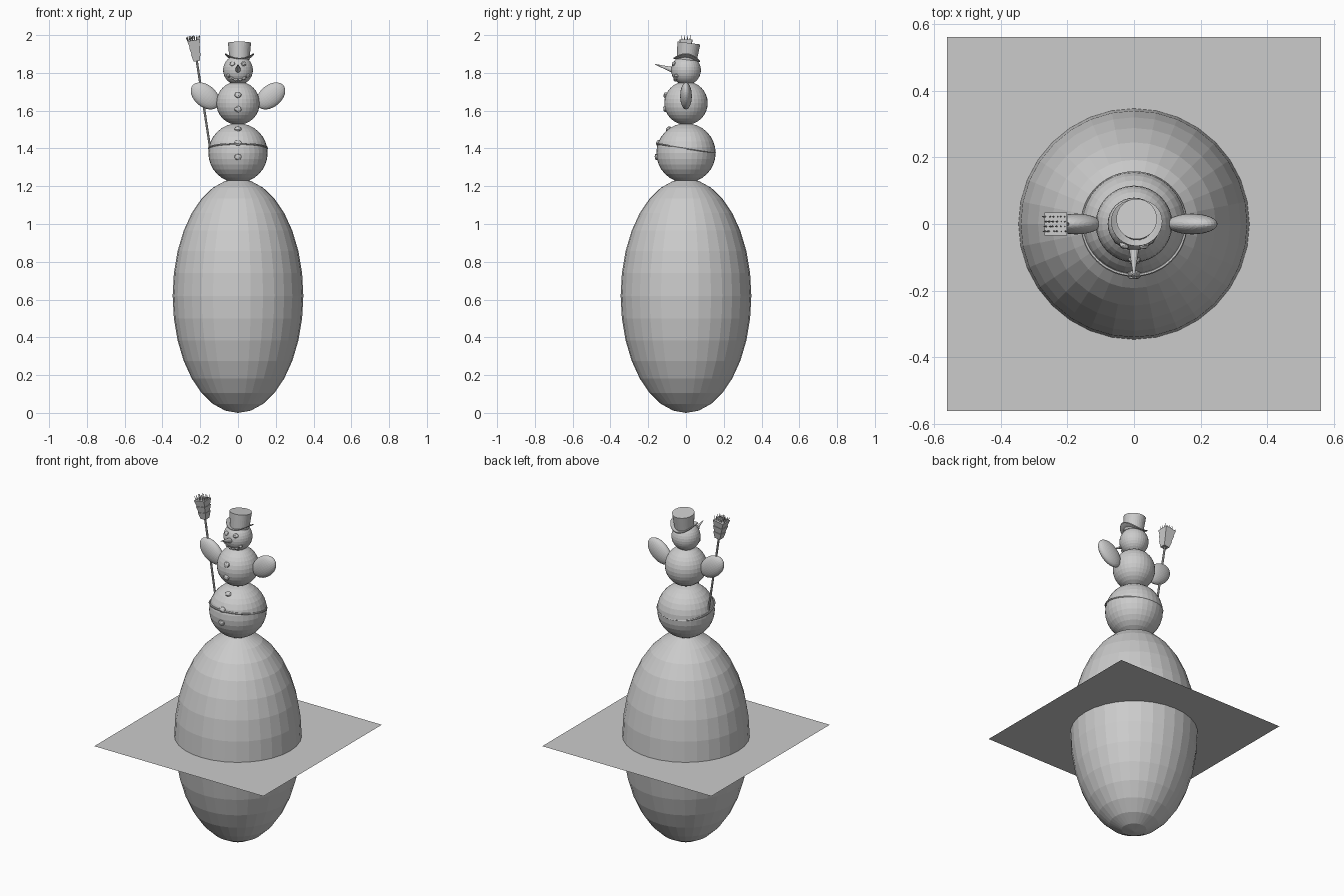
import bpy, bmesh, math, random
from mathutils import Matrix, Vector

if "Cube" in bpy.data.objects:
    bpy.data.objects.remove(bpy.data.objects["Cube"])

random.seed(4)
grey = bpy.data.materials.new("plain grey")
grey.diffuse_color = (0.6, 0.6, 0.6, 1)
grey.use_nodes = True
grey.node_tree.nodes["Principled BSDF"].inputs["Base Color"].default_value = grey.diffuse_color


def finish(name, bm):
    bmesh.ops.recalc_face_normals(bm, faces=bm.faces)
    me = bpy.data.meshes.new(name)
    bm.to_mesh(me)
    bm.free()
    me.materials.append(grey)
    ob = bpy.data.objects.new(name, me)
    bpy.context.collection.objects.link(ob)
    return ob


def place(loc, rot=None, scale=(1, 1, 1)):
    return Matrix.Translation(loc) @ (rot or Matrix()) @ Matrix.Diagonal((*scale, 1))


def ball(name, loc, scale, rot=None, u=32, v=16):
    bm = bmesh.new()
    bmesh.ops.create_uvsphere(bm, u_segments=u, v_segments=v, radius=1,
                              matrix=place(loc, rot, scale))
    return finish(name, bm)


def rod(bm, a, b, r1, r2, n=8, square=False):
    """Tapered rod from a to b; square gives a four-sided block."""
    a, b = Vector(a), Vector(b)
    rot = (b - a).to_track_quat('Z', 'Y').to_matrix().to_4x4()
    if square:
        rot = rot @ Matrix.Rotation(math.pi / 4, 4, 'Z')
    bmesh.ops.create_cone(bm, cap_ends=True, segments=4 if square else n, radius1=r1,
                          radius2=r2, depth=(b - a).length, matrix=place((a + b) / 2, rot))


def coal(name, centre, r, x, z, size):
    """Rough lump sitting on the front of a ball."""
    dz = z - centre
    y = -math.sqrt(max(r * r - x * x - dz * dz, 0))
    n = Vector((x, y, dz))
    rot = n.to_track_quat('Z', 'Y').to_matrix().to_4x4()
    bm = bmesh.new()
    bmesh.ops.create_icosphere(bm, subdivisions=2, radius=1,
                               matrix=place((x, y, z), rot, (size * 1.2, size, size * .7)))
    for vert in bm.verts:
        vert.co += Vector([random.uniform(-.1, .1) * size for _ in range(3)])
    finish(name, bm)


# Big egg-shaped base and the sheet around its middle
ball("egg_base", (0, 0, .62), (.346, .346, .62))
bm = bmesh.new()
bmesh.ops.create_grid(bm, x_segments=1, y_segments=1, size=.56,
                      matrix=Matrix.Translation((0, 0, .62)))
finish("ground_sheet", bm)

# Snow balls
ball("lower_body", (0, 0, 1.376), (.157,) * 3)
ball("upper_body", (0, 0, 1.64), (.115,) * 3)
ball("head", (0, 0, 1.815), (.079,) * 3)
for side, s in (("left", 1), ("right", -1)):
    ball(side + "_arm", (s * .174, 0, 1.678), (.087, .031, .058),
         Matrix.Rotation(-s * math.radians(40), 4, 'Y'))

# Rope around the lower ball, higher at the front
bm = bmesh.new()
tilt = place((0, 0, 1.401), Matrix.Rotation(math.radians(-9), 4, 'X'))
rings = []
for i in range(48):
    a = math.tau * i / 48
    rings.append([bm.verts.new(tilt @ Vector((
        (.155 + .005 * math.cos(b)) * math.cos(a),
        (.155 + .005 * math.cos(b)) * math.sin(a), .005 * math.sin(b))))
        for b in [math.tau * k / 6 for k in range(6)]])
for i in range(48):
    p, q = rings[i], rings[(i + 1) % 48]
    for k in range(6):
        bm.faces.new((p[k], q[k], q[(k + 1) % 6], p[(k + 1) % 6]))
finish("rope", bm)

# Coal buttons, eyes and mouth
for i, z in enumerate((1.683, 1.608)):
    coal(f"upper_button_{i}", 1.64, .115, 0, z, .016)
for i, z in enumerate((1.503, 1.429, 1.355)):
    coal(f"lower_button_{i}", 1.376, .157, 0, z, .016)
for s in (-1, 1):
    coal("eye", 1.815, .079, s * .03, 1.848, .013)
for x, z in ((-.052, 1.785), (-.032, 1.77), (-.011, 1.763),
             (.011, 1.763), (.032, 1.77), (.052, 1.785)):
    coal("mouth_lump", 1.815, .079, x, z, .01)

# Nose
bm = bmesh.new()
rod(bm, (0, -.06, 1.812), (0, -.164, 1.846), .017, .001, 12)
finish("nose", bm)

# Hat: flared crown with a brim that curls up at the sides, leaning back
hat = place((.008, .004, 1.868), Matrix.Rotation(math.radians(-7), 4, 'X'))
bm = bmesh.new()
bmesh.ops.create_cone(bm, cap_ends=True, segments=32, radius1=.053, radius2=.061,
                      depth=.09, matrix=hat @ Matrix.Translation((0, 0, .046)))
finish("hat_crown", bm)
bm = bmesh.new()
loops = []
for r, h in ((.05, 0), (.064, 0), (.077, 0), (.077, .005), (.064, .005), (.05, .005)):
    loop = []
    for i in range(32):
        x, y = r * math.cos(math.tau * i / 32), r * .92 * math.sin(math.tau * i / 32)
        loop.append(bm.verts.new(hat @ Vector((x, y, h + 5.5 * x * x - .002))))
    loops.append(loop)
for j in range(6):
    p, q = loops[j], loops[(j + 1) % 6]
    for i in range(32):
        k = (i + 1) % 32
        bm.faces.new((p[i], p[k], q[k], q[i]))
finish("hat_brim", bm)

# Broom: handle, layered brush and loose bristles
low, neck = Vector((-.148, 0, 1.405)), Vector((-.218, 0, 1.862))
up = (neck - low).normalized()
across = Vector((up.z, 0, -up.x))
bm = bmesh.new()
rod(bm, low, neck + up * .03, .006, .006)
finish("broom_handle", bm)
bm = bmesh.new()
for i in range(3):
    a = neck + up * (.036 * i)
    rod(bm, a, a + up * .04, .024 + .006 * i, .036 + .006 * i, square=True)
finish("broom_brush", bm)
bm = bmesh.new()
for i in range(6):
    for j in range(4):
        u, v = (i - 2.5) / 2.5, (j - 1.5) / 1.5
        a = neck + up * .1 + across * u * .026 + Vector((0, v * .022, 0))
        top = a + up * random.uniform(.028, .038) + across * (u * .008 + random.uniform(-.006, .006))
        rod(bm, a, top, .003, .0015, 4)
finish("broom_bristles", bm)
